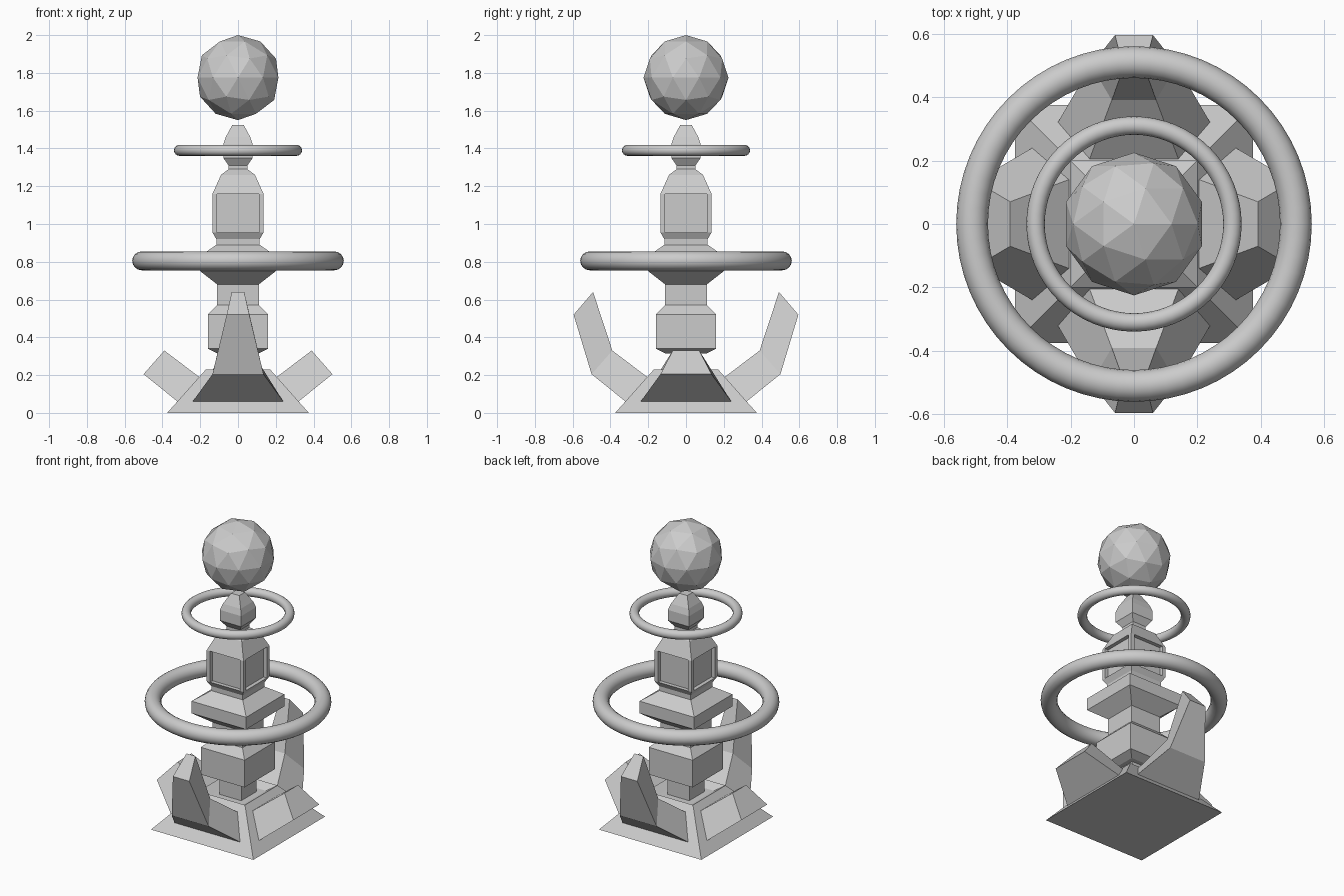
import bpy
import bmesh
from mathutils import Matrix, Vector
from math import pi

if "Cube" in bpy.data.objects:
    bpy.data.objects.remove(bpy.data.objects["Cube"], do_unlink=True)

# Single stone colour
stone = bpy.data.materials.new("stone_grey")
stone.use_nodes = True
stone.diffuse_color = (0.6, 0.6, 0.6, 1)
stone.node_tree.nodes["Principled BSDF"].inputs["Base Color"].default_value = (0.6, 0.6, 0.6, 1)


def finish(bm, name):
    bmesh.ops.recalc_face_normals(bm, faces=bm.faces)
    mesh = bpy.data.meshes.new(name)
    bm.to_mesh(mesh)
    bm.free()
    mesh.materials.append(stone)
    obj = bpy.data.objects.new(name, mesh)
    bpy.context.collection.objects.link(obj)
    return obj


def loft(bm, sections):
    """Skin a list of four-cornered sections and cap both ends."""
    loops = [[bm.verts.new(p) for p in s] for s in sections]
    for a, b in zip(loops, loops[1:]):
        for i in range(4):
            j = (i + 1) % 4
            bm.faces.new((a[i], a[j], b[j], b[i]))
    bm.faces.new(loops[0][::-1])
    bm.faces.new(loops[-1])


def square_tower(name, profile):
    """Stack square sections given as (half width, height)."""
    bm = bmesh.new()
    loft(bm, [[(-w, -w, z), (w, -w, z), (w, w, z), (-w, w, z)] for w, z in profile])
    return bm


def arm(name, sections, turn):
    """Arm reaching toward -y; section = outer (reach, z, half), inner (reach, z, half)."""
    bm = bmesh.new()
    loft(bm, [[(-ow, -o, oz), (ow, -o, oz), (iw, -i, iz), (-iw, -i, iz)]
              for (o, oz, ow), (i, iz, iw) in sections])
    bmesh.ops.transform(bm, matrix=Matrix.Rotation(turn, 4, "Z"), verts=bm.verts)
    return finish(bm, name)


# Sloped base with a shallow dished top
finish(square_tower("base", [(0.375, 0), (0.17, 0.23), (0.12, 0.2)]), "base")

# Four arms: tall ones front and back, short ones left and right
root = ((0.32, 0.06, 0.24), (0.205, 0.19, 0.14))
elbow = ((0.5, 0.205, 0.135), (0.39, 0.33, 0.07))
tip = ((0.595, 0.52, 0.06), (0.492, 0.64, 0.033))
arm("front_arm", [root, elbow, tip], 0)
arm("back_arm", [root, elbow, tip], pi)
arm("left_arm", [root, elbow], pi / 2)
arm("right_arm", [root, elbow], -pi / 2)

# Column from the base to the pointed cap
column = square_tower("column", [
    (0.08, 0.19), (0.08, 0.315), (0.11, 0.315), (0.16, 0.34), (0.16, 0.52), (0.11, 0.57),
    (0.11, 0.68), (0.2, 0.75), (0.2, 0.83), (0.115, 0.89), (0.115, 0.92),
    (0.135, 0.955), (0.135, 1.16), (0.09, 1.26), (0.05, 1.29), (0.05, 1.31),
    (0.078, 1.35), (0.078, 1.42), (0.065, 1.46), (0.03, 1.525)])

# Recessed panels on the four sides of the upper body
panels = [f for f in column.faces
          if abs(f.normal.z) < 0.01 and 1.0 < f.calc_center_median().z < 1.1]
bmesh.ops.inset_individual(column, faces=panels, thickness=0.045, depth=0)
for f in panels:
    c = f.calc_center_median()
    for v in f.verts:
        v.co -= Vector((c.x, c.y, 0)).normalized() * 0.025
finish(column, "column")


# Floating rings, made by sweeping a round bevel along a circle
def ring(name, radius, thickness, z):
    bpy.ops.mesh.primitive_torus_add(major_segments=64, minor_segments=16,
                                     major_radius=radius, minor_radius=thickness,
                                     location=(0, 0, z))
    obj = bpy.context.object
    obj.name = name
    obj.data.materials.append(stone)
    bpy.ops.object.shade_smooth()


ring("lower_ring", 0.51, 0.05, 0.805)
ring("upper_ring", 0.31, 0.029, 1.39)

# Faceted ball floating on top
bpy.ops.mesh.primitive_ico_sphere_add(subdivisions=2, radius=0.225, location=(0, 0, 1.775))
ball = bpy.context.object
ball.name = "crown_ball"
ball.data.materials.append(stone)
